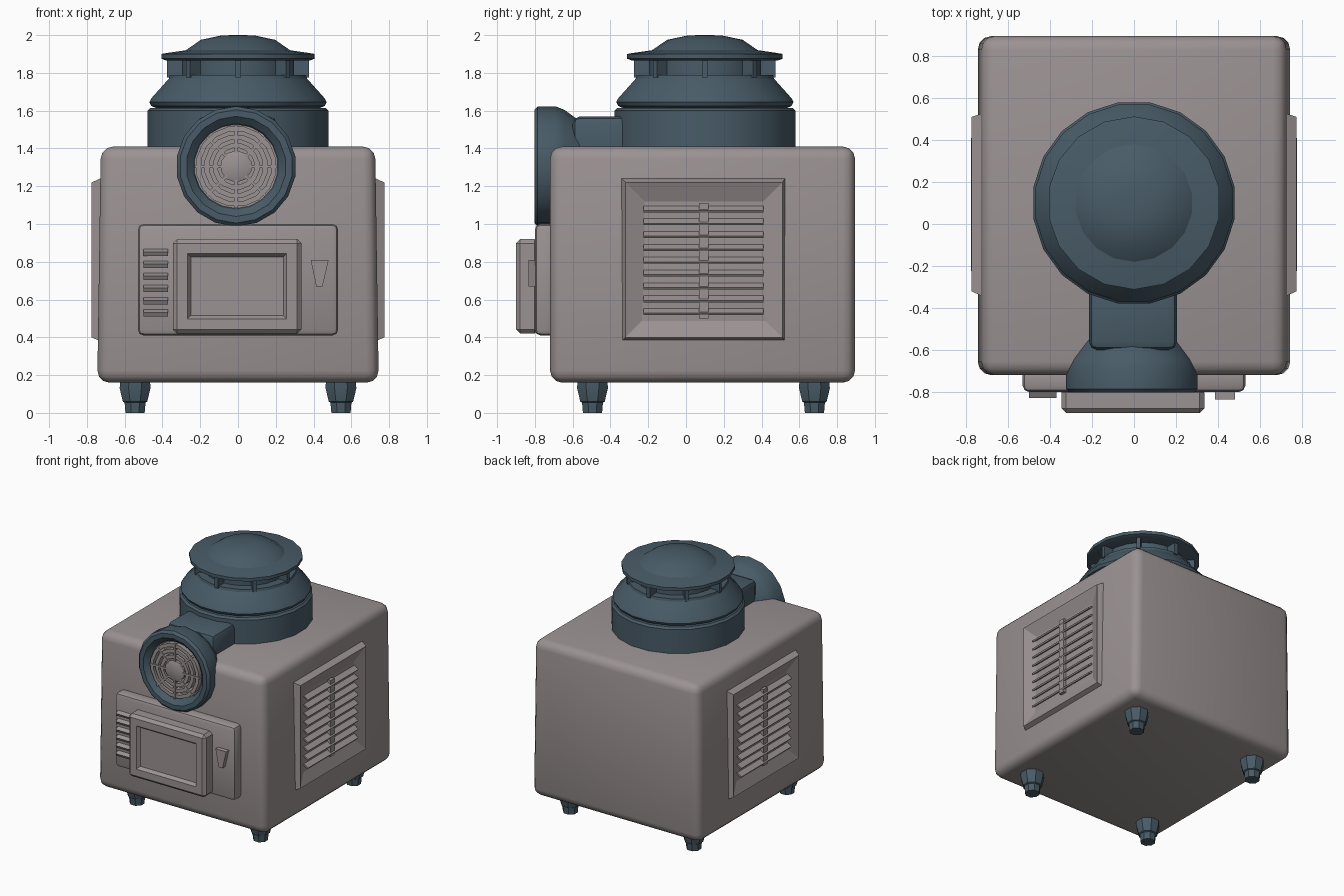
import bpy, bmesh, math
from mathutils import Matrix, Vector

cube = bpy.data.objects.get("Cube")
if cube:
    bpy.data.objects.remove(cube, do_unlink=True)


def material(name, rgb):
    m = bpy.data.materials.new(name)
    m.use_nodes = True
    m.diffuse_color = (*rgb, 1)
    m.node_tree.nodes["Principled BSDF"].inputs["Base Color"].default_value = (*rgb, 1)
    return m


GREY = material("warm grey", (0.33, 0.29, 0.29))
BLUE = material("slate blue", (0.065, 0.105, 0.135))


def finish(name, bm, mat, smooth=None):
    bmesh.ops.recalc_face_normals(bm, faces=bm.faces)
    me = bpy.data.meshes.new(name)
    bm.to_mesh(me)
    bm.free()
    ob = bpy.data.objects.new(name, me)
    bpy.context.collection.objects.link(ob)
    me.materials.append(mat)
    if smooth:
        bpy.ops.object.select_all(action="DESELECT")
        ob.select_set(True)
        bpy.context.view_layer.objects.active = ob
        bpy.ops.object.shade_smooth_by_angle(angle=math.radians(smooth))
    return ob


def add_box(bm, lo, hi, rot=None):
    lo, hi = Vector(lo), Vector(hi)
    m = Matrix.Translation((lo + hi) / 2)
    if rot:
        m = m @ Matrix.Rotation(rot[0], 4, rot[1])
    return bmesh.ops.create_cube(bm, size=1, matrix=m @ Matrix.Diagonal((*(hi - lo), 1)))["verts"]


def box(name, lo, hi, mat, bevel=0.0, segments=1, smooth=None):
    bm = bmesh.new()
    add_box(bm, lo, hi)
    if bevel:
        bmesh.ops.bevel(bm, geom=bm.edges[:], offset=bevel, segments=segments,
                        profile=0.5, affect="EDGES")
    return finish(name, bm, mat, smooth)


def lathe(name, profile, mat, centre, sides, axis="Z", smooth=25):
    """Revolve (radius, height) points; axis Y revolves about the depth direction."""
    bm = bmesh.new()
    rings = []
    for r, h in profile:
        ring = []
        for i in range(sides):
            a = math.tau * (i + 0.5) / sides
            u, v = r * math.cos(a), r * math.sin(a)
            p = Vector((u, v, h)) if axis == "Z" else Vector((u, h, v))
            ring.append(bm.verts.new(p + Vector(centre)))
        rings.append(ring)
    for a, b in zip(rings, rings[1:]):
        for i in range(sides):
            j = (i + 1) % sides
            bm.faces.new((a[i], a[j], b[j], b[i]))
    bm.faces.new(rings[0])
    bm.faces.new(rings[-1])
    return finish(name, bm, mat, smooth)


# Main housing, slightly narrower towards the top
bm = bmesh.new()
for v in add_box(bm, (-0.745, -0.72, 0.16), (0.745, 0.895, 1.41)):
    if v.co.z > 1:
        v.co.x *= 0.975
bmesh.ops.bevel(bm, geom=bm.edges[:], offset=0.065, segments=3, profile=0.5, affect="EDGES")
finish("housing", bm, GREY, 35)

# Raised side panels with recessed louvres
for side, word in ((1, "left"), (-1, "right")):
    bm = bmesh.new()
    verts = add_box(bm, (-0.02, -0.35, 0.37), (0.045, 0.53, 1.25))
    for v in verts:
        if v.co.x > 0:
            v.co.y += 0.03 if v.co.y < 0 else -0.02
            v.co.z += 0.03 if v.co.z < 0.8 else -0.03
    outer = [f for f in bm.faces if f.calc_center_median().x > 0.04]
    bmesh.ops.inset_region(bm, faces=outer, thickness=0.1, use_even_offset=True)
    for v in outer[0].verts:
        v.co.x -= 0.04
    for v in bm.verts:
        v.co.x = side * (v.co.x + 0.73)
    finish(word + "_side_panel", bm, GREY)

    bm = bmesh.new()
    for i in range(9):
        z = 0.535 + i * 0.068
        add_box(bm, (side * 0.755 - 0.022, -0.225, z - 0.006),
                (side * 0.755 + 0.022, 0.41, z + 0.006), (side * 0.6, "Y"))
    add_box(bm, (side * 0.755 - 0.012, 0.07, 0.5), (side * 0.755 + 0.012, 0.12, 1.11))
    finish(word + "_louvres", bm, GREY)

# Front control panel and firebox door
box("front_panel", (-0.53, -0.8, 0.41), (0.53, -0.68, 1.0), GREY, 0.03, 2, 35)
bm = bmesh.new()
add_box(bm, (-0.345, -0.9, 0.42), (0.335, -0.78, 0.92))
bmesh.ops.bevel(bm, geom=bm.edges[:], offset=0.022, segments=1, affect="EDGES")
bm.normal_update()
face = [f for f in bm.faces if f.normal.y < -0.9]
bmesh.ops.inset_region(bm, faces=face, thickness=0.055, use_even_offset=True)
bmesh.ops.inset_region(bm, faces=face, thickness=0.018, depth=-0.025, use_even_offset=True)
finish("front_door", bm, GREY)

# Vent slats left of the door and latch on its other side
bm = bmesh.new()
for i in range(6):
    z = 0.53 + i * 0.064
    add_box(bm, (-0.5, -0.825, z - 0.012), (-0.37, -0.79, z + 0.012), (0.5, "X"))
finish("front_vent_slats", bm, GREY)
bm = bmesh.new()
for v in add_box(bm, (0.385, -0.835, 0.67), (0.48, -0.79, 0.81)):
    if v.co.z < 0.7:
        v.co.x = 0.43 + (v.co.x - 0.43) * 0.35
finish("door_latch", bm, GREY)

# Chimney turret: base drum, collar, neck and cap
C = (0, 0.1, 0)
lathe("turret_base", [(0.485, 1.36), (0.485, 1.6), (0.47, 1.615), (0.43, 1.615)],
      BLUE, C, 20)
lathe("turret_collar", [(0.43, 1.61), (0.465, 1.625), (0.475, 1.645), (0.465, 1.665),
                        (0.37, 1.77), (0.365, 1.79), (0.3, 1.79), (0.3, 1.88)], BLUE, C, 20)
lathe("turret_cap", [(0.385, 1.865), (0.412, 1.875), (0.412, 1.9), (0.385, 1.905),
                     (0.28, 1.92), (0.2, 1.975), (0.09, 1.998), (0.03, 2.0)], BLUE, C, 18)
bm = bmesh.new()
for i in range(8):
    verts = add_box(bm, (0.27, -0.015, 1.775), (0.375, 0.015, 1.88))
    bmesh.ops.transform(bm, verts=verts, matrix=Matrix.Translation(C)
                        @ Matrix.Rotation(math.tau * i / 8, 4, "Z"))
finish("turret_fins", bm, BLUE)

# Front blower: hollow horn with a duct back to the turret
F = (-0.01, 0, 1.305)
lathe("blower_horn", [(0.2, -0.35), (0.21, -0.52), (0.3, -0.645), (0.318, -0.69), (0.318, -0.785),
                      (0.3, -0.803), (0.265, -0.803), (0.23, -0.77), (0.22, -0.735)],
      BLUE, F, 18, "Y")
box("blower_duct", (-0.215, -0.6, 1.3), (0.205, -0.2, 1.57), BLUE, 0.04, 2, 35)

# Blower grille: rings, spokes and hub
for name, r in (("outer", 0.2), ("middle", 0.155), ("inner", 0.11)):
    lathe(name + "_grille_ring", [(r - 0.012, -0.74), (r - 0.012, -0.785), (r + 0.015, -0.785),
                                  (r + 0.015, -0.74)], GREY, F, 16, "Y")
lathe("grille_backing", [(0.225, -0.72), (0.225, -0.745)], GREY, F, 16, "Y")
lathe("grille_hub", [(0.085, -0.74), (0.085, -0.785), (0.06, -0.795)], GREY, F, 10, "Y")
bm = bmesh.new()
for i in range(8):
    verts = add_box(bm, (0.07, -0.79, -0.008), (0.22, -0.74, 0.008))
    bmesh.ops.transform(bm, verts=verts, matrix=Matrix.Translation(F)
                        @ Matrix.Rotation(math.tau * i / 8, 4, "Y"))
finish("grille_spokes", bm, GREY)

# Four stubby feet
for x, side in ((0.545, "left"), (-0.545, "right")):
    for y, end in ((-0.495, "front"), (0.68, "back")):
        lathe(f"{end}_{side}_foot", [(0.085, 0.2), (0.088, 0.13), (0.07, 0.06), (0.06, 0.055),
                                     (0.055, 0.0)], BLUE, (x, y, 0), 8, smooth=20)
